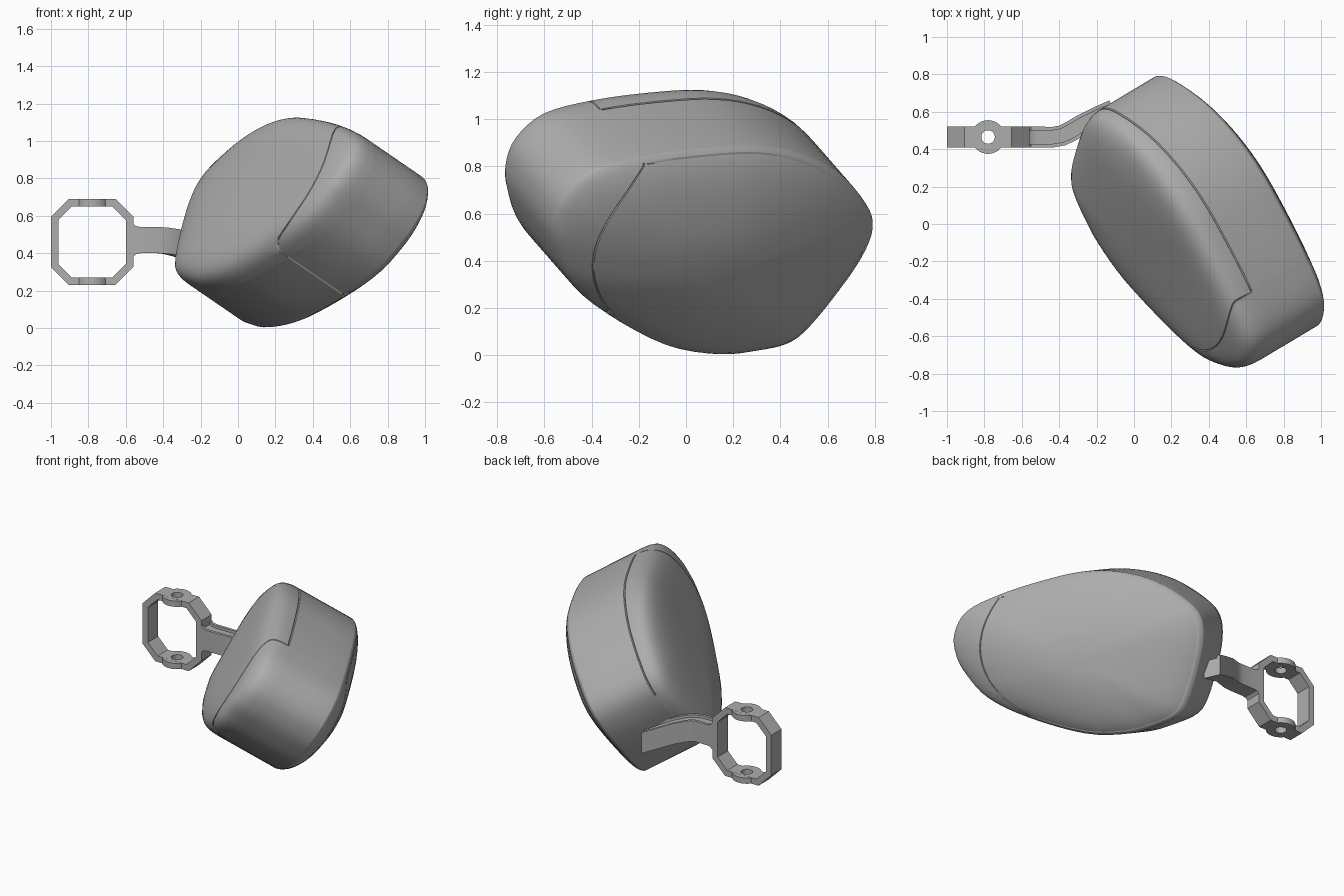
import bpy, bmesh, math
from mathutils import Vector, Matrix

cube = bpy.data.objects.get("Cube")
if cube:
    bpy.data.objects.remove(cube, do_unlink=True)

grey = bpy.data.materials.new("plain grey")
grey.use_nodes = True
grey.diffuse_color = (0.42, 0.42, 0.42, 1)
grey.node_tree.nodes["Principled BSDF"].inputs["Base Color"].default_value = (0.42, 0.42, 0.42, 1)


def make_object(name, bm):
    bmesh.ops.recalc_face_normals(bm, faces=bm.faces)
    mesh = bpy.data.meshes.new(name)
    bm.to_mesh(mesh)
    bm.free()
    mesh.materials.append(grey)
    obj = bpy.data.objects.new(name, mesh)
    bpy.context.collection.objects.link(obj)
    return obj


def smooth(obj, degrees=30):
    bpy.ops.object.select_all(action='DESELECT')
    obj.select_set(True)
    bpy.context.view_layer.objects.active = obj
    bpy.ops.object.shade_smooth_by_angle(angle=math.radians(degrees))


def loft(loops):
    """Skin a list of closed loops and cap both ends."""
    bm = bmesh.new()
    rings = [[bm.verts.new(p) for p in loop] for loop in loops]
    for a, b in zip(rings, rings[1:]):
        for i in range(len(a)):
            j = (i + 1) % len(a)
            bm.faces.new((a[i], a[j], b[j], b[i]))
    bm.faces.new(rings[0])
    bm.faces.new(rings[-1])
    return bm


def closed_spline(points, steps):
    """Catmull-Rom curve through a closed list of points."""
    out, n = [], len(points)
    pts = [Vector(p) for p in points]
    for i in range(n):
        a, b, c, d = (pts[(i + k - 1) % n] for k in range(4))
        for s in range(steps):
            t = s / steps
            out.append(0.5 * (2 * b + (c - a) * t + (2 * a - 5 * b + 4 * c - d) * t * t
                              + (3 * b - a - 3 * c + d) * t ** 3))
    return out


# Housing outline: length and height in the tilted frame of the pod
outline = closed_spline([
    (.785, .2), (.765, .33), (.655, .445), (.43, .495), (.15, .515), (-.12, .51),
    (-.35, .455), (-.56, .345), (-.73, .18), (-.79, .06), (-.77, -.08), (-.69, -.25),
    (-.585, -.42), (-.5, -.49), (-.36, -.515), (-.17, -.52), (.1, -.455), (.43, -.275),
    (.65, -.1), (.75, .07)], 4)

# Layers through the thickness: boxy shell, straight wall, domed cover
EDGE, TOP_SEAM, CAP, SEAM_DEPTH = 0.2, -0.19, 0.43, 0.986
fade = [1 - (1 - k / 14) ** 3 for k in range(1, 14)]


def shell_layer(s):
    return (-.12 - .24 * (1 - s ** 5) ** .2, s)


def dome_layer(s):
    return (EDGE + .18 * (1 - s ** 1.6) ** .625, s)


cover_seam = dome_layer(.962)
shell_seam = (TOP_SEAM, 1)
layers = [shell_layer(s) for s in fade if shell_layer(s)[0] < TOP_SEAM - .01]
layers += [(TOP_SEAM - .005, .999), shell_seam, (TOP_SEAM + .005, 1)]
layers += [(-.1, 1), (.05, 1), (EDGE, 1)]
layers += [dome_layer(s) for s in sorted(fade + [.968, .962, .956], reverse=True)]

mid = Vector((.05, 0))
loops = []
for t, scale in layers:
    loop = []
    for p in outline:
        # the shell stays square at the nose and top, rounder at the back and bottom
        power = Vector((1.2 - .9 * p.x, 1.05 - .5 * p.y)) if t < 0 else Vector((1, 1))
        groove = 1
        if p.x < CAP and ((t, scale) == cover_seam
                          or (t, scale) == shell_seam and p.y > 0):
            groove = SEAM_DEPTH
        x = mid.x + (p.x - mid.x) * scale ** power.x * groove
        loop.append((x, t, p.y * scale ** power.y * groove))
    loops.append(loop)
bm = loft(loops)


# Seam around the front cap, bowed forward at mid height
def bow(h):
    return .18 * max(0, 1 - ((h - .11) / .36) ** 2)


for v in bm.verts:
    v.co.x -= bow(v.co.z)
for x in (CAP - .004, CAP, CAP + .004):
    bmesh.ops.bisect_plane(bm, geom=bm.verts[:] + bm.edges[:] + bm.faces[:],
                           plane_co=(x, 0, 0), plane_no=(1, 0, 0), dist=1e-5)
for v in bm.verts:
    x, t, h = v.co
    v.co.x += bow(h)
    if abs(x - CAP) < 1e-4 and (h < 0 or t < TOP_SEAM or t > EDGE + .03):
        v.co.y = t * SEAM_DEPTH
        v.co.z = .12 + (h - .12) * SEAM_DEPTH

# Tilt the pod into place
along = Vector((.48, -.87, -.06)).normalized()
across = Vector((.47, .2, .86)).cross(along).normalized()
upward = along.cross(across)
frame = Matrix((along, across, upward)).transposed().to_4x4()
bm.transform(Matrix.Translation((.33, 0, .545)) @ frame)
smooth(make_object("housing", bm))


# Clamp ring
def octagon(y, hx, hz, c):
    quarter = [(hx, hz - c), (hx - c, hz)]
    pts = []
    for sx, sz in ((1, 1), (-1, 1), (-1, -1), (1, -1)):
        part = quarter if sx * sz > 0 else quarter[::-1]
        pts += [(-.78 + sx * px, y, .46 + sz * pz) for px, pz in part]
    return pts


def prism(name, y0, y1, *size):
    return make_object(name, loft([octagon(y0, *size), octagon(y1, *size)]))


def cylinder(name, radius, depth, z):
    bm = bmesh.new()
    bmesh.ops.create_cone(bm, cap_ends=True, segments=40, radius1=radius, radius2=radius,
                          depth=depth, matrix=Matrix.Translation((-.78, .465, z)))
    return make_object(name, bm)


def combine(target, tool, operation):
    mod = target.modifiers.new("cut", 'BOOLEAN')
    mod.operation, mod.object, mod.solver = operation, tool, 'EXACT'
    bpy.context.view_layer.objects.active = target
    bpy.ops.object.modifier_apply(modifier=mod.name)
    bpy.data.objects.remove(tool, do_unlink=True)


ring = prism("clamp_ring", .41, .52, .22, .23, .095)
combine(ring, prism("ring_opening", .3, .6, .18, .19, .072), 'DIFFERENCE')
for z in (.67, .25):
    combine(ring, cylinder("boss", .09, .039, z), 'UNION')
combine(ring, cylinder("bolt_hole", .036, 1, .46), 'DIFFERENCE')
smooth(ring)

# Arm: shallow channel section swept from the ring to the back of the housing
half = [(.055, -.07), (.055, .07), (.036, .07), (.036, .052)]
section = half + [(-w, h) for w, h in reversed(half)]
path = [(-.575, .465, .47, 1.5), (-.562, .465, .47, 1.3), (-.545, .465, .47, 1.07),
        (-.52, .465, .47, 1), (-.43, .465, .47, 1), (-.385, .473, .466, 1),
        (-.34, .494, .458, 1), (-.28, .53, .44, 1), (-.19, .575, .4, 1),
        (-.11, .61, .365, 1)]
loops = []
for i, (x, y, z, k) in enumerate(path):
    before, after = path[max(i - 1, 0)], path[min(i + 1, len(path) - 1)]
    side = Vector((before[1] - after[1], after[0] - before[0], 0)).normalized()
    loops.append([Vector((x, y, z + h * k)) + side * w for w, h in section])
smooth(make_object("arm", loft(loops)))
